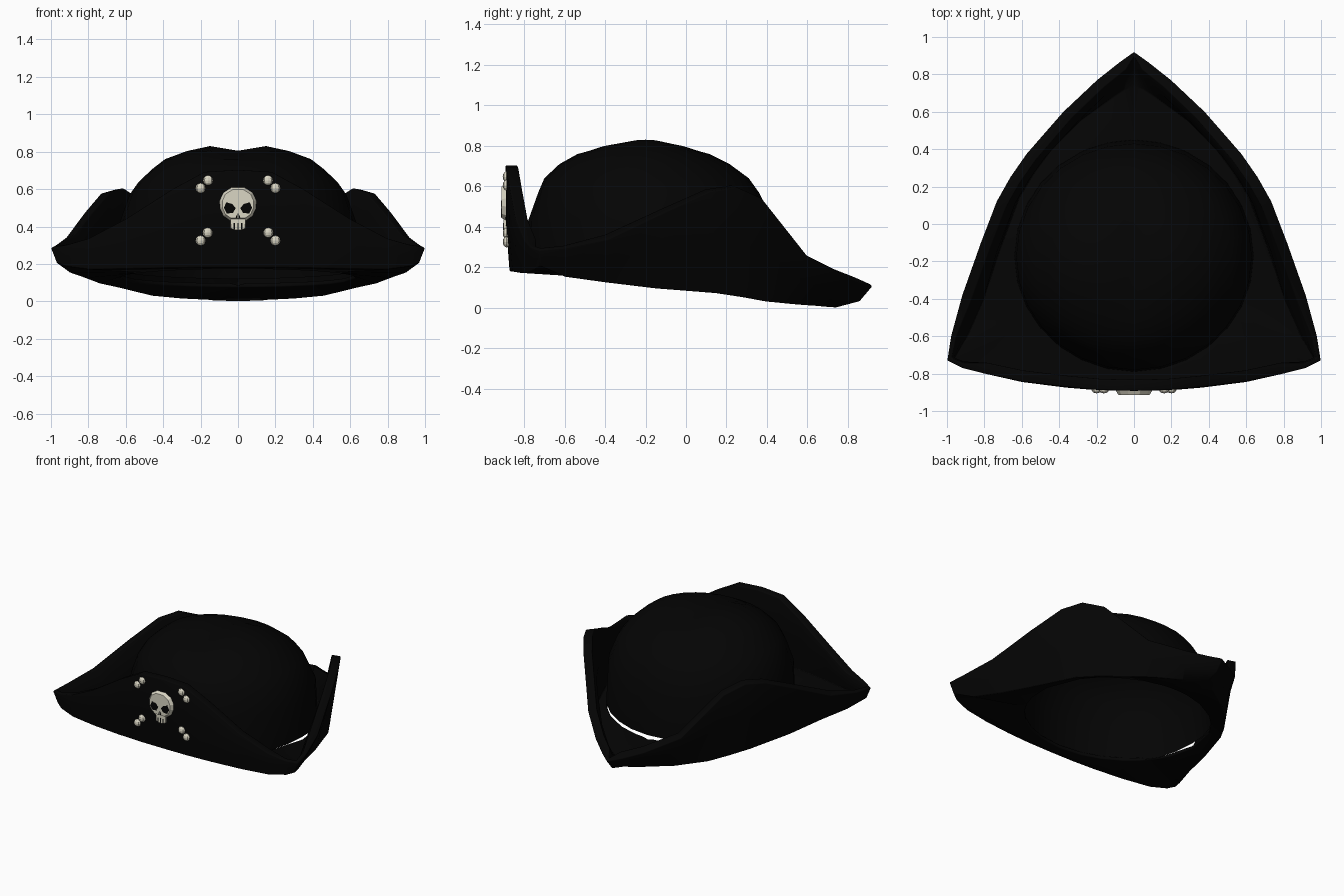
import bpy, bmesh, math

if "Cube" in bpy.data.objects:
    bpy.data.objects.remove(bpy.data.objects["Cube"])


def material(name, rgb):
    m = bpy.data.materials.new(name)
    m.diffuse_color = (*rgb, 1)
    m.use_nodes = True
    m.node_tree.nodes["Principled BSDF"].inputs["Base Color"].default_value = m.diffuse_color
    return m


BLACK = material("black felt", (0.0012, 0.0012, 0.0012))
BONE = material("bone", (0.70, 0.67, 0.55))


def make(name, verts, faces, mat):
    me = bpy.data.meshes.new(name)
    me.from_pydata(verts, [], faces)
    me.materials.append(mat)
    ob = bpy.data.objects.new(name, me)
    bpy.context.collection.objects.link(ob)
    return ob


def smooth(ob, degrees):
    bpy.ops.object.select_all(action='DESELECT')
    ob.select_set(True)
    bpy.context.view_layer.objects.active = ob
    bpy.ops.object.shade_smooth_by_angle(angle=math.radians(degrees))


def prism(name, outline, y0, y1, mat, taper=1.0):
    """Plate from an (x, z) outline, with a tapered front face."""
    n = len(outline)
    cx = sum(p[0] for p in outline) / n
    cz = sum(p[1] for p in outline) / n
    verts = [(x, y0, z) for x, z in outline]
    verts += [(cx + (x - cx) * taper, y1, cz + (z - cz) * taper) for x, z in outline]
    faces = [tuple(range(n)), tuple(range(2 * n - 1, n - 1, -1))]
    faces += [(i, i + n, (i + 1) % n + n, (i + 1) % n) for i in range(n)]
    ob = make(name, verts, faces, mat)
    bm = bmesh.new()
    bm.from_mesh(ob.data)
    bmesh.ops.recalc_face_normals(bm, faces=bm.faces)
    bm.to_mesh(ob.data)
    bm.free()
    return ob


# Right half of the brim, front centre to back tip: fold line and upper edge
FOLD = [(0, -.872, .18), (.2, -.87, .18), (.38, -.857, .178), (.6, -.827, .173),
        (.8, -.787, .17), (.92, -.75, .185), (.97, -.72, .205), (.9, -.6, .153),
        (.82, -.4, .125), (.74, -.15, .094), (.63, .15, .07), (.55, .28, .05),
        (.46, .4, .028), (.3, .56, .013), (.14, .67, .006), (.06, .72, .003), (0, .74, .001)]
EDGE = [(0, -.892, .703), (.18, -.888, .692), (.35, -.872, .60), (.6, -.842, .44),
        (.8, -.8, .335), (.92, -.77, .3), (1, -.73, .285), (.98, -.6, .295),
        (.92, -.38, .34), (.82, -.1, .475), (.735, .12, .575), (.662, .25, .596),
        (.575, .375, .54), (.38, .6, .255), (.2, .77, .165), (.08, .865, .125), (0, .922, .105)]


def floor_z(y):
    return .175 - .08 * (y + .8)


hole = []
for x, y, z in FOLD:
    a = math.atan2(x, -(y + .17))
    hy = -.17 - .61 * math.cos(a)
    hole.append((.63 * math.sin(a), hy, floor_z(hy)))
# Middle row: slight swell at the front, keel shape at the back tip
mid = []
for f, e in zip(FOLD, EDGE):
    x, y, z = [(p + q) / 2 for p, q in zip(f, e)]
    if y < -.8:
        y -= .01
    k = max(0, (y - .6) / .23)
    mid.append((x, y + .03 * k, z - .02 * k))
rows = [hole, FOLD, mid, EDGE]
n = len(FOLD)
brim = make("upturned_brim", [p for r in rows for p in r],
            [(r * n + i, r * n + i + 1, r * n + n + i + 1, r * n + n + i)
             for r in range(len(rows) - 1) for i in range(n - 1)], BLACK)
# Felt is thicker toward the lip and thin at the pinched corners
group = brim.vertex_groups.new(name="thickness")
for r, w in enumerate((.4, .5, .9, 1)):
    for i in range(n):
        pinch = .5 if i in (5, 6, 7, n - 1) else 1
        group.add([r * n + i], w * pinch, 'REPLACE')
mirror = brim.modifiers.new("mirror", 'MIRROR')
mirror.merge_threshold = .002
solid = brim.modifiers.new("felt thickness", 'SOLIDIFY')
solid.thickness = .06
solid.offset = -1
solid.vertex_group = "thickness"
bevel = brim.modifiers.new("rounded lip", 'BEVEL')
bevel.width = .016
bevel.segments = 2
bevel.limit_method = 'ANGLE'
bevel.angle_limit = math.radians(60)
smooth(brim, 45)

# Hollow crown: rings of (z, centre y, x radius, y radius) with a shallow top crease
RINGS = [(None, -.17, .64, .62), (.43, -.175, .63, .605), (.57, -.185, .58, .545),
         (.64, -.195, .53, .505), (.71, -.205, .455, .42), (.76, -.21, .39, .325),
         (.803, -.21, .275, .22), (.83, -.2, .15, .1)]
SEG = 28
verts = []
for z, cy, rx, ry in RINGS:
    for k in range(SEG):
        a = 2 * math.pi * k / SEG
        x, y = rx * math.cos(a), cy + ry * math.sin(a)
        crease = .025 * max(0, 1 - abs(x) / .15) if z and z > .8 else 0
        # the base lifts slightly off the brim toward the back
        lift = .005 + .04 * min(1, max(0, (y + .5) / .3))
        verts.append((x, y, (floor_z(y) + lift if z is None else z) - crease))
verts.append((0, -.2, .805))
faces = [(r * SEG + k, r * SEG + (k + 1) % SEG, (r + 1) * SEG + (k + 1) % SEG, (r + 1) * SEG + k)
         for r in range(len(RINGS) - 1) for k in range(SEG)]
top = (len(RINGS) - 1) * SEG
faces += [(top + k, top + (k + 1) % SEG, len(verts) - 1) for k in range(SEG)]
smooth(make("crown", verts, faces, BLACK), 40)

# Skull emblem with jaw
half = [(.035, .612), (.08, .583), (.1, .54), (.1, .5), (.08, .455), (.045, .43)]
prism("skull", half + [(-x, z) for x, z in reversed(half)], -.886, -.913, BONE, .84)
prism("jaw", [(-.042, .45), (-.04, .39), (-.02, .38), (.02, .38), (.04, .39), (.042, .45)],
      -.88, -.903, BONE, .95)

# Sockets, nose and tooth gaps
socket = [(.012, .497), (.028, .472), (.06, .47), (.076, .5), (.062, .53), (.03, .52)]
for s, side in ((1, "right"), (-1, "left")):
    prism(side + "_eye_socket", [(s * x, z) for x, z in socket], -.91, -.915, BLACK)
    prism(side + "_nostril", [(s * .002, .475), (s * .013, .445), (s * .002, .448)],
          -.91, -.915, BLACK)
for i, x in enumerate((-.02, 0, .02)):
    prism("tooth_gap_%d" % i, [(x - .004, .385), (x + .004, .385), (x + .004, .418), (x - .004, .418)],
          -.9, -.905, BLACK)

# Crossed bone ends, two knobs at each corner
for sx in (1, -1):
    for x, z in ((.2, .605), (.16, .647), (.2, .325), (.162, .367)):
        bpy.ops.mesh.primitive_uv_sphere_add(segments=8, ring_count=6, radius=.027,
                                             location=(sx * x, -.887, z))
        knob = bpy.context.object
        knob.name = "bone_end"
        knob.scale.y = .7
        knob.data.materials.append(BONE)
